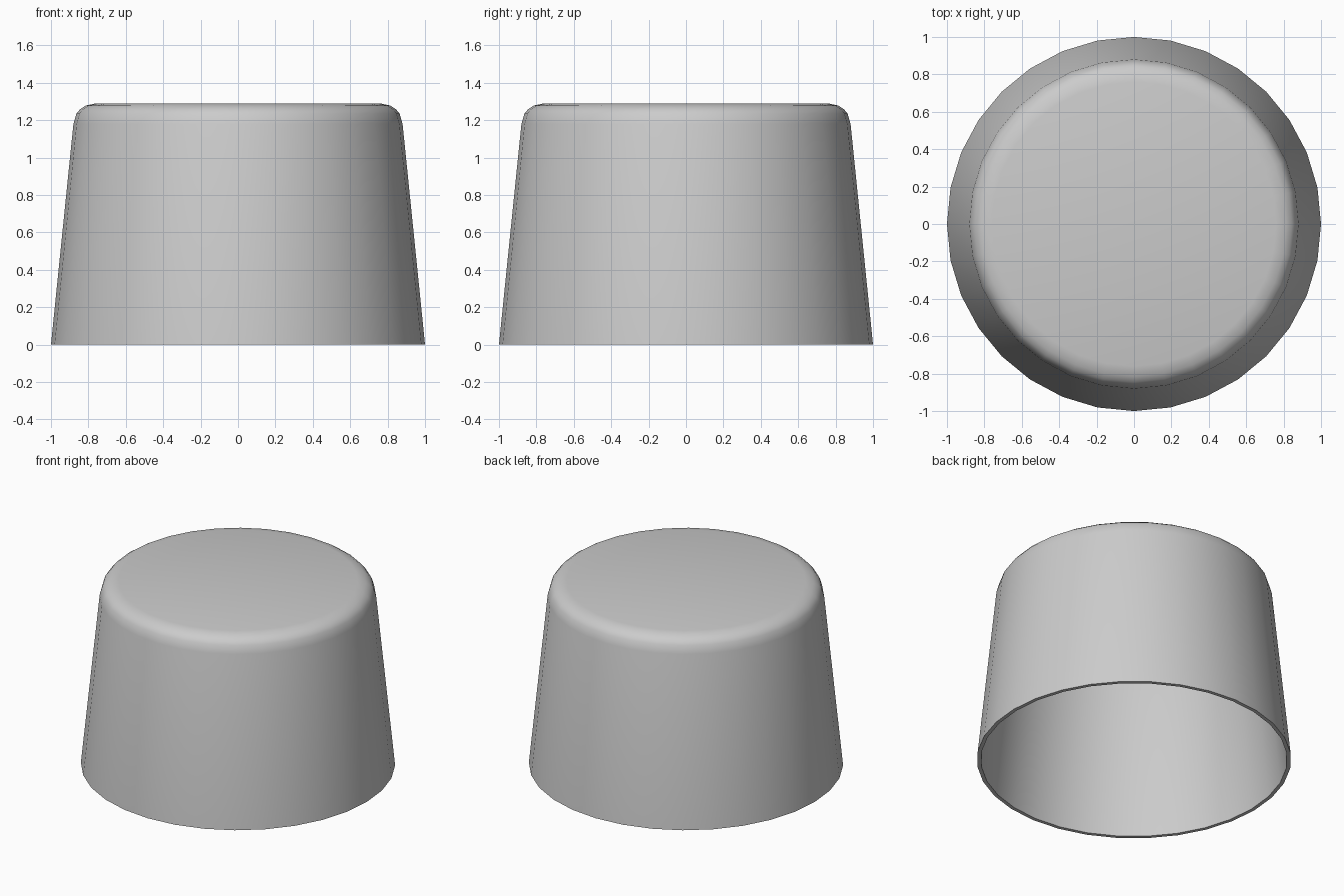
import bpy, bmesh, math

if "Cube" in bpy.data.objects:
    bpy.data.objects.remove(bpy.data.objects["Cube"])

SIDES = 32
# Half-section (radius, height): inner wall from the crown down, rim, then outer wall up
inner = [(0.755, 1.265), (0.80, 1.254), (0.838, 1.222), (0.855, 1.178), (0.975, 0.0)]
outer = [(1.0, 0.0), (0.88, 1.18), (0.864, 1.235), (0.845, 1.258),
         (0.815, 1.278), (0.76, 1.29)]


def lathe(name, profile):
    bm = bmesh.new()
    rings = []
    for r, z in profile:
        rings.append([bm.verts.new((r * math.cos(2 * math.pi * i / SIDES),
                                    r * math.sin(2 * math.pi * i / SIDES), z))
                      for i in range(SIDES)])
    for a, b in zip(rings, rings[1:]):
        for i in range(SIDES):
            j = (i + 1) % SIDES
            bm.faces.new((a[i], a[j], b[j], b[i]))
    # Close the crown inside and out
    bm.faces.new(rings[0])
    bm.faces.new(rings[-1])
    bmesh.ops.recalc_face_normals(bm, faces=bm.faces)
    mesh = bpy.data.meshes.new(name)
    bm.to_mesh(mesh)
    bm.free()
    obj = bpy.data.objects.new(name, mesh)
    bpy.context.collection.objects.link(obj)
    return obj


# Hollow tapered cap, open at the bottom
cap = lathe("tapered_cap", inner + outer)
bpy.context.view_layer.objects.active = cap
cap.select_set(True)
bpy.ops.object.shade_smooth_by_angle(angle=math.radians(40))
